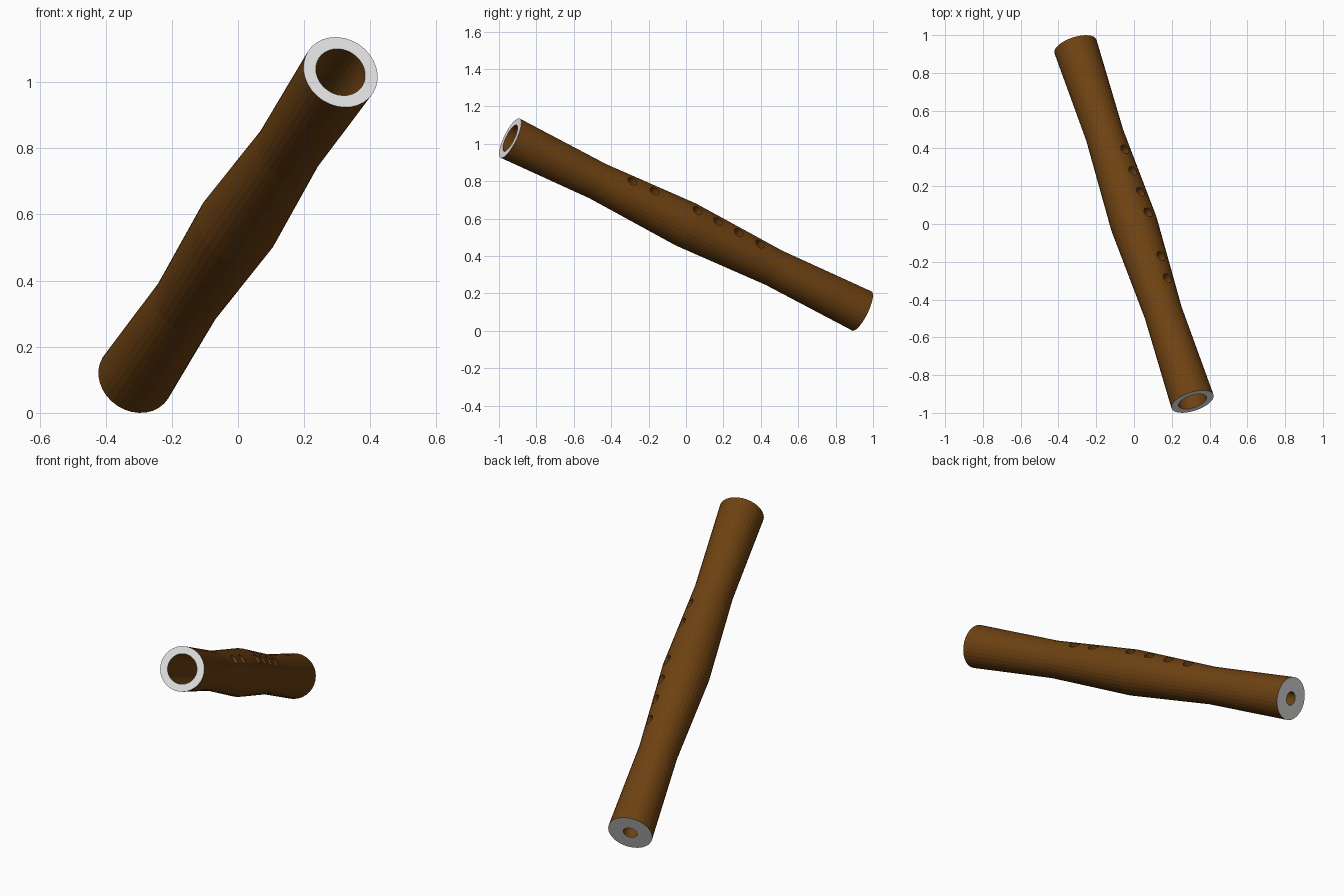
import bpy, bmesh, math
from mathutils import Vector, Matrix

if "Cube" in bpy.data.objects:
    bpy.data.objects.remove(bpy.data.objects["Cube"])

SIDES = 32
HALF = Vector((-0.31, 0.94, -0.462))      # centre of tube to its far end
CENTRE = Vector((0, 0, 0.568))
L = HALF.length


def material(name, col):
    m = bpy.data.materials.new(name)
    m.diffuse_color = (*col, 1)
    m.use_nodes = True
    m.node_tree.nodes["Principled BSDF"].inputs["Base Color"].default_value = m.diffuse_color
    return m


wood = material("brown_wood", (0.155, 0.054, 0.006))
pale = material("pale_end", (0.80, 0.80, 0.80))


def new_object(name, bm, mats):
    me = bpy.data.meshes.new(name)
    bmesh.ops.recalc_face_normals(bm, faces=bm.faces)
    bm.to_mesh(me)
    bm.free()
    for m in mats:
        me.materials.append(m)
    ob = bpy.data.objects.new(name, me)
    bpy.context.collection.objects.link(ob)
    return ob


# Flute body: closed wall profile (radius, position along axis) turned round z
profile = [(0.117, -L), (0.102, -L / 2), (0.125, 0), (0.102, L / 2), (0.117, L),
           (0.037, L), (0.078, -L)]
bm = bmesh.new()
rings = []
for r, z in profile:
    rings.append([bm.verts.new((r * math.cos(2 * math.pi * i / SIDES),
                                r * math.sin(2 * math.pi * i / SIDES), z))
                  for i in range(SIDES)])
for k, a in enumerate(rings):
    b = rings[(k + 1) % len(rings)]
    for i in range(SIDES):
        j = (i + 1) % SIDES
        f = bm.faces.new((a[i], a[j], b[j], b[i]))
        f.material_index = 1 if k in (4, 6) else 0   # end rings are pale
body = new_object("flute_body", bm, [wood, pale])

# Finger hole cutters: short cylinders along local +x
bm = bmesh.new()
for s in (-0.395, -0.262, 0.0, 0.13, 0.262, 0.397):
    mat = Matrix.Translation((0.1, 0, s)) @ Matrix.Rotation(math.pi / 2, 4, 'Y')
    bmesh.ops.create_cone(bm, cap_ends=True, segments=20, radius1=0.027,
                          radius2=0.027, depth=0.16, matrix=mat)
cutter = new_object("finger_hole_cutter", bm, [wood])
cutter.hide_render = True

mod = body.modifiers.new("finger_holes", 'BOOLEAN')
mod.operation = 'DIFFERENCE'
mod.solver = 'EXACT'
mod.object = cutter
bpy.context.view_layer.objects.active = body
body.select_set(True)
bpy.ops.object.modifier_apply(modifier=mod.name)
bpy.data.objects.remove(cutter)

# Tilt the flute: local z along the tube, local x toward the finger holes
d = HALF.normalized()
h = Vector((0.61, 0.505, 0.61))
h = (h - d * h.dot(d)).normalized()
y = d.cross(h)
rot = Matrix((h, y, d)).transposed()
body.data.transform(Matrix.Translation(CENTRE) @ rot.to_4x4())
body.data.update()
